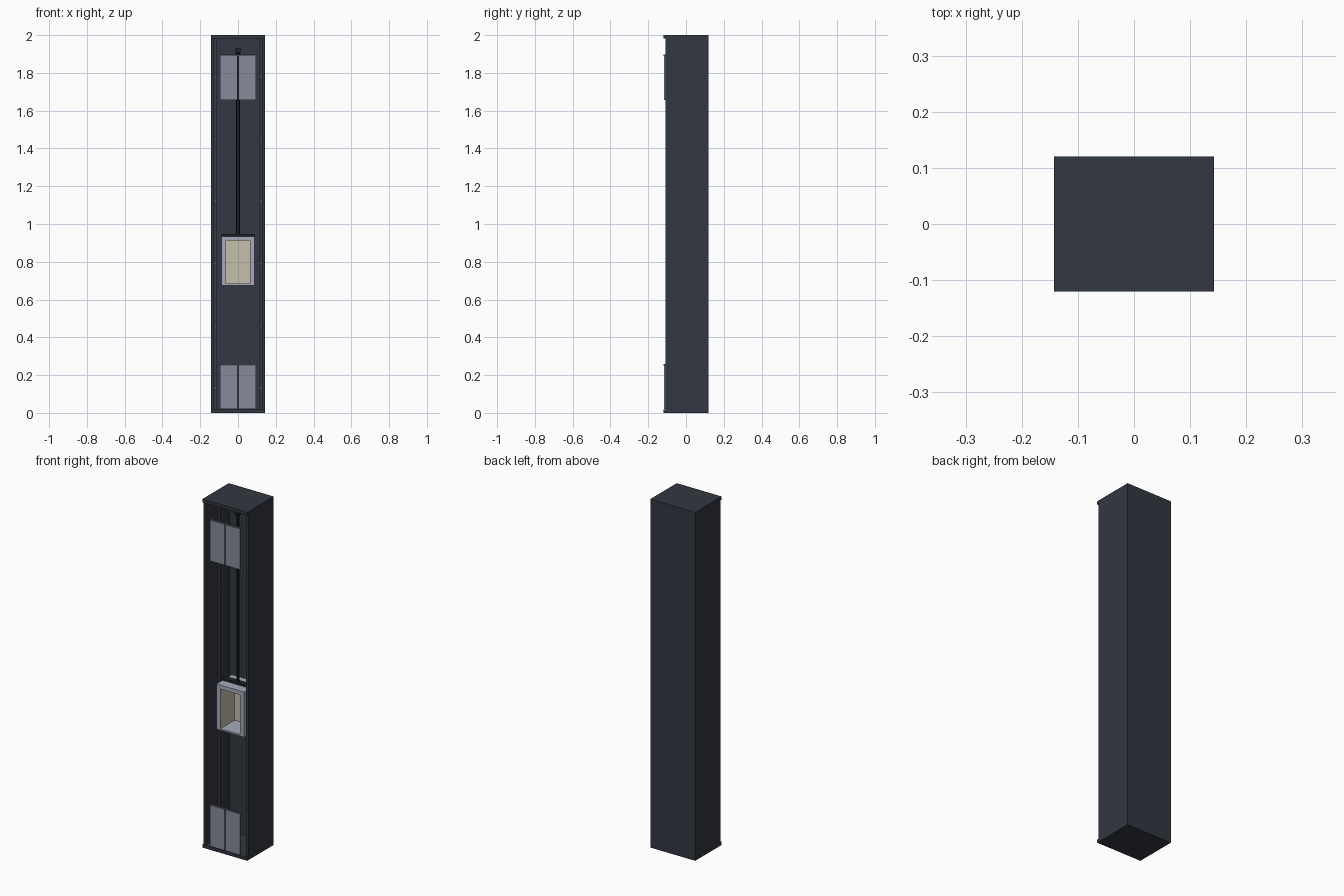
import bpy, math

if "Cube" in bpy.data.objects:
    bpy.data.objects.remove(bpy.data.objects["Cube"])


def material(name, rgb):
    m = bpy.data.materials.new(name)
    m.diffuse_color = (*rgb, 1)
    m.use_nodes = True
    m.node_tree.nodes["Principled BSDF"].inputs["Base Color"].default_value = m.diffuse_color
    return m


SHAFT = material("shaft_grey", (0.032, 0.038, 0.052))
DARK = material("dark_steel", (0.014, 0.016, 0.022))
RAIL = material("rail_steel", (0.09, 0.10, 0.12))
DOOR = material("door_steel", (0.24, 0.26, 0.33))
CAR = material("car_steel", (0.38, 0.41, 0.50))
CREAM = material("cream_lining", (0.56, 0.52, 0.41))


def box(name, x, y, z, mat):
    """Box from (min, max) ranges on each axis."""
    bpy.ops.mesh.primitive_cube_add(size=1, location=[sum(r) / 2 for r in (x, y, z)])
    o = bpy.context.object
    o.name = name
    o.scale = [r[1] - r[0] for r in (x, y, z)]
    bpy.ops.object.transform_apply(location=False, rotation=False, scale=True)
    o.data.materials.append(mat)
    return o


def rod(name, r, length, loc, rot, mat, sides=12):
    bpy.ops.mesh.primitive_cylinder_add(vertices=sides, radius=r, depth=length,
                                        location=loc, rotation=rot)
    o = bpy.context.object
    o.name = name
    o.data.materials.append(mat)
    bpy.ops.object.shade_smooth_by_angle()


def pair(name, x, y, z, mat):
    """Box on the right plus its mirror image on the left."""
    box(name + "_right", x, y, z, mat)
    box(name + "_left", (-x[1], -x[0]), y, z, mat)


# Shaft shell, open at the front
box("back_wall", (-0.143, 0.143), (0.104, 0.12), (0, 2), SHAFT)
pair("side_wall", (0.127, 0.143), (-0.109, 0.104), (0, 2), SHAFT)
box("pit_floor", (-0.127, 0.127), (-0.109, 0.104), (0, 0.016), SHAFT)
box("shaft_ceiling", (-0.127, 0.127), (-0.109, 0.104), (1.984, 2), SHAFT)
for label, z in (("bottom", 0), ("top", 1.982)):
    box("front_lip_" + label, (-0.143, 0.143), (-0.12, -0.109), (z, z + 0.018), SHAFT)

# Guide rails and their wall brackets
pair("guide_rail", (0.115, 0.122), (-0.006, 0.006), (0.016, 1.984), RAIL)
for i in range(6):
    z = 0.13 + 0.33 * i
    pair(f"rail_bracket_{i}", (0.121, 0.128), (-0.012, 0.012), (z - 0.006, z + 0.006), RAIL)

# Landing doors
for label, z in (("lower", 0.02), ("upper", 1.657)):
    pair(label + "_door", (0.003, 0.095), (-0.117, -0.108), (z, z + 0.232), DOOR)
    box(label + "_door_header", (-0.097, 0.097), (-0.118, -0.107), (z + 0.232, z + 0.24), RAIL)

# Elevator car shell
Y = (-0.07, 0.07)
box("car_floor", (-0.088, 0.088), Y, (0.675, 0.684), CAR)
box("car_roof", (-0.088, 0.088), Y, (0.912, 0.935), CAR)
pair("car_side", (0.067, 0.088), Y, (0.684, 0.912), CAR)
box("car_back", (-0.067, 0.067), (0.062, 0.07), (0.684, 0.912), CAR)

# Cream interior lining
pair("side_lining", (0.063, 0.067), (-0.066, 0.062), (0.684, 0.912), CREAM)
box("back_lining", (-0.063, 0.063), (0.058, 0.062), (0.684, 0.912), CREAM)
pair("door_jamb", (0.063, 0.067), (-0.07, -0.066), (0.684, 0.912), CAR)

# Crosshead beam, hoist cables and sheave
box("crosshead", (-0.088, 0.088), (-0.016, 0.016), (0.935, 0.947), DARK)
for i, x in enumerate((-0.007, 0, 0.007)):
    rod(f"cable_{i}", 0.0028, 0.975, (x, 0, 1.4325), (0, 0, 0), DARK, 8)
rod("sheave", 0.015, 0.026, (0, 0, 1.918), (0, math.pi / 2, 0), DARK, 20)
